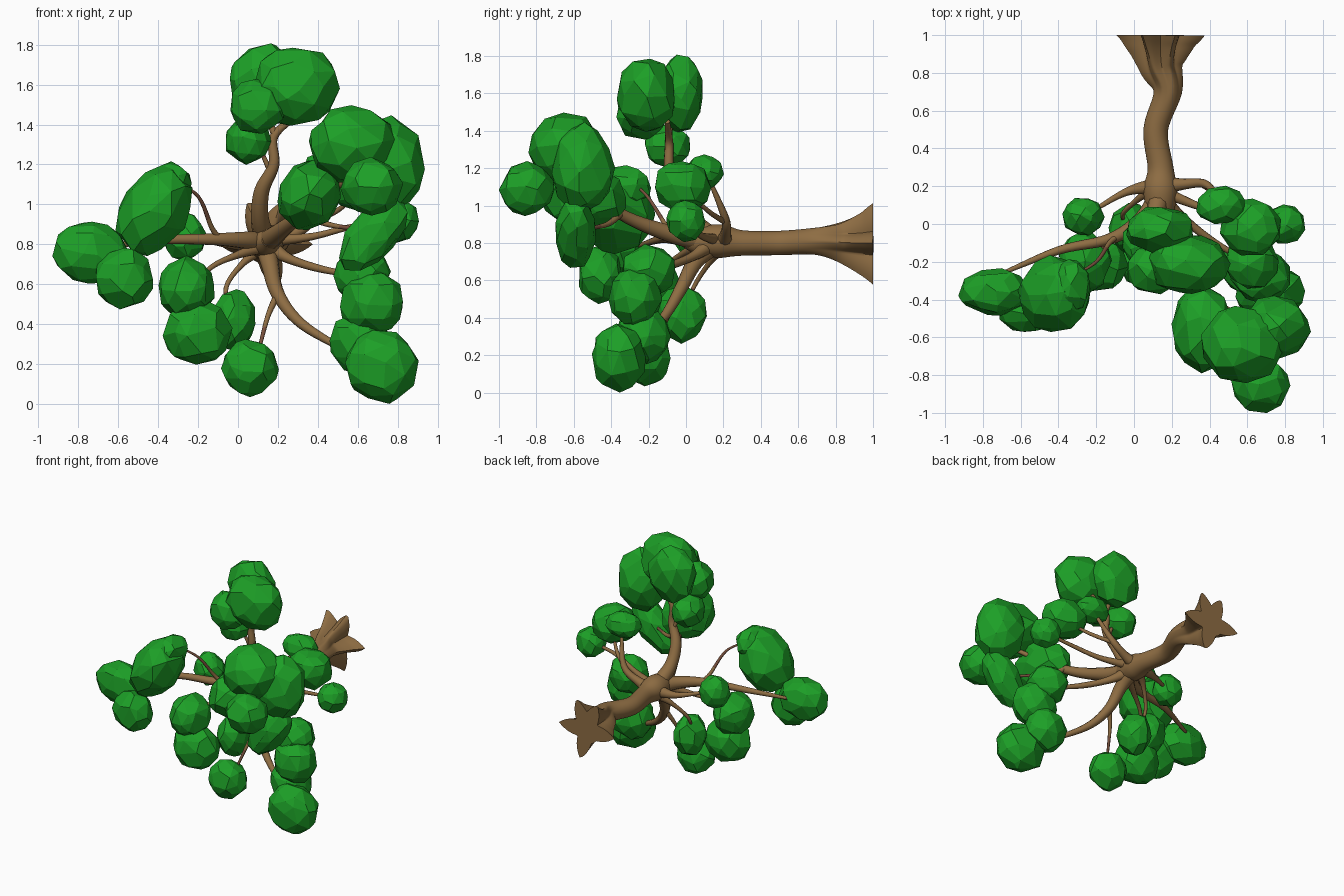
import bpy, bmesh, math, random
from mathutils import Vector, Matrix

if "Cube" in bpy.data.objects:
    bpy.data.objects.remove(bpy.data.objects["Cube"])

random.seed(4)


def make_material(name, colour):
    material = bpy.data.materials.new(name)
    material.use_nodes = True
    material.diffuse_color = (*colour, 1)
    shader = material.node_tree.nodes["Principled BSDF"]
    shader.inputs["Base Color"].default_value = (*colour, 1)
    shader.inputs["Roughness"].default_value = 0.9
    return material


leaf = make_material("leaf_green", (0.012, 0.35, 0.02))
bark = make_material("bark_brown", (0.27, 0.152, 0.056))
tip_bark = make_material("tip_red_brown", (0.19, 0.08, 0.046))


def finish(bm, name, materials):
    bmesh.ops.recalc_face_normals(bm, faces=bm.faces[:])
    mesh = bpy.data.meshes.new(name)
    bm.to_mesh(mesh)
    bm.free()
    for material in materials:
        mesh.materials.append(material)
    obj = bpy.data.objects.new(name, mesh)
    bpy.context.collection.objects.link(obj)
    return obj


def spline(points, steps=6):
    """Smooth path through points of x, y, z, radius."""
    pts = [Vector(p) for p in points]
    pts = [pts[0] * 2 - pts[1]] + pts + [pts[-1] * 2 - pts[-2]]
    path = []
    for a, b, c, d in zip(pts, pts[1:], pts[2:], pts[3:]):
        for i in range(steps):
            t = i / steps
            path.append((b * 2 + (c - a) * t + (a * 2 - b * 5 + c * 4 - d) * t ** 2
                         + (b * 3 - a - c * 3 + d) * t ** 3) / 2)
    return path + [pts[-2]]


def tube(name, *points, sides=10, swell=None):
    """Loft round rings along a path; swell adds radius by position and angle."""
    path = spline(points)
    centres = [p.to_3d() for p in path]
    bm = bmesh.new()
    rings = []
    across = Vector((1, 0, 0))
    for i, centre in enumerate(centres):
        along = (centres[min(i + 1, len(path) - 1)] - centres[max(i - 1, 0)]).normalized()
        if abs(across.dot(along)) > 0.95:
            across = Vector((0, 0, 1))
        across = (across - along * across.dot(along)).normalized()
        other = along.cross(across)
        ring = []
        for k in range(sides):
            angle = math.tau * k / sides
            radius = max(path[i].w, 0.004) + (swell(centre, angle) if swell else 0)
            ring.append(bm.verts.new(
                centre + (across * math.cos(angle) + other * math.sin(angle)) * radius))
        rings.append(ring)
    for point, low, high in zip(path, rings, rings[1:]):
        for k in range(sides):
            n = (k + 1) % sides
            face = bm.faces.new((low[k], low[n], high[n], high[k]))
            face.material_index = int(point.w < 0.012)  # thin ends turn red
    bm.faces.new(rings[0])
    bm.faces.new(rings[-1])
    obj = finish(bm, name, (bark, tip_bark))
    bpy.ops.object.select_all(action="DESELECT")
    obj.select_set(True)
    bpy.context.view_layer.objects.active = obj
    bpy.ops.object.shade_smooth_by_angle(angle=math.radians(50))


def foliage(name, *blobs):
    """Faceted clumps: centre, half sizes, and an optional tilt in degrees."""
    bm = bmesh.new()
    for centre, size, *tilt in blobs:
        part = bmesh.new()
        bmesh.ops.create_icosphere(part, subdivisions=2, radius=1)
        turn = Matrix.Rotation(random.uniform(0, math.tau), 3, "Z")
        lean = Matrix.Rotation(math.radians(tilt[0] if tilt else 0), 3, "Y")
        for v in part.verts:
            jitter = Vector([random.uniform(-0.16, 0.16) for _ in range(3)])
            co = (turn @ v.co + jitter).normalized() * random.uniform(0.98, 1.07)
            v.co = lean @ Vector([a * b for a, b in zip(co, size)]) + Vector(centre)
        hull = bmesh.ops.convex_hull(part, input=part.verts[:])
        inner = [g for g in hull["geom_interior"] if isinstance(g, bmesh.types.BMVert)]
        bmesh.ops.delete(part, geom=inner, context="VERTS")
        bmesh.ops.dissolve_limit(part, angle_limit=math.radians(13),
                                 verts=part.verts[:], edges=part.edges[:])
        temp = bpy.data.meshes.new("clump")
        part.to_mesh(temp)
        part.free()
        bm.from_mesh(temp)
        bpy.data.meshes.remove(temp)
    finish(bm, name, (leaf,))


# Trunk with pointed root flare
def root_flare(centre, angle):
    reach = max(0, (centre.y - 0.62) / 0.38) ** 2
    spikes = [math.radians(a) for a in (0, 68, 113, 180, 284)]
    gap = min(abs((angle - s + math.pi) % math.tau - math.pi) for s in spikes)
    return reach * 0.135 * max(0, 1 - gap / 0.65) ** 1.3


tube("trunk", (.14, 1, .8, .1), (.14, .93, .8, .088), (.147, .83, .803, .078),
     (.178, .7, .81, .07), (.115, .5, .8, .065), (.14, .3, .8, .068),
     (.14, .18, .81, .09), (.14, .06, .81, .07), (.15, -.03, .82, .03),
     sides=72, swell=root_flare)

# Main limbs
tube("left_limb", (.14, .15, .81, .06), (.04, .02, .82, .045),
     (-.13, -.08, .825, .03), (-.4, -.14, .82, .022), (-.72, -.27, .78, .009))
tube("forward_limb", (.14, .12, .81, .06), (.18, -.05, .84, .05),
     (.28, -.28, .92, .035), (.4, -.45, 1.02, .025), (.58, -.62, 1.15, .012))
tube("upper_limb", (.14, .16, .81, .06), (.11, .03, .93, .045),
     (.12, -.05, 1.07, .038), (.18, -.09, 1.2, .028), (.18, -.09, 1.34, .022),
     (.3, -.1, 1.45, .014))
tube("lower_limb", (.14, .16, .8, .06), (.16, .05, .7, .045),
     (.2, -.03, .55, .035), (.32, -.12, .4, .026), (.55, -.25, .26, .014))
tube("side_limb", (.14, .14, .8, .05), (.25, .04, .73, .026),
     (.4, -.08, .68, .02), (.6, -.2, .64, .012))
tube("rear_limb", (.14, .2, .81, .06), (.25, .21, .84, .032),
     (.38, .21, .93, .022), (.46, .12, 1.15, .009))

# Twigs reaching the smaller clumps
tube("side_twig", (.2, .15, .82, .03), (.38, .08, .84, .018),
     (.58, .02, .89, .014), (.8, 0, .92, .009))
tube("shoulder_twig", (.36, .21, .91, .016), (.5, .12, .97, .013),
     (.62, 0, 1.08, .008))
tube("forward_twig", (.33, -.35, .96, .022), (.45, -.42, .9, .014),
     (.66, -.56, .87, .008))
tube("high_left_twig", (-.08, -.06, .82, .017), (-.13, -.1, .88, .013),
     (-.2, -.2, 1.04, .009), (-.33, -.28, 1.12, .006))
tube("rear_left_twig", (.12, .2, .81, .05), (-.04, .17, .8, .022),
     (-.25, .05, .84, .009))
tube("inner_low_twig", (.12, .2, .78, .035), (.02, .13, .7, .016),
     (-.06, .05, .58, .012), (-.03, -.01, .44, .008))
tube("front_low_twig", (.13, .08, .79, .035), (-.02, -.02, .74, .018),
     (-.14, -.1, .68, .013), (-.25, -.2, .56, .008))
tube("hanging_twig", (.2, -.03, .55, .02), (.15, -.08, .44, .013),
     (.1, -.17, .25, .008))
tube("top_twig", (.18, -.09, 1.36, .018), (.14, -.08, 1.46, .012),
     (.12, -.05, 1.56, .008))
tube("small_top_twig", (.16, -.08, 1.17, .015), (.1, -.1, 1.3, .008))

# Foliage
foliage("top_foliage",
        ((.29, -.21, 1.59), (.22, .155, .2)),
        ((.135, -.03, 1.6), (.18, .125, .205)),
        ((.1, -.24, 1.49), (.14, .13, .14)),
        ((.05, -.1, 1.32), (.115, .125, .115)))
foliage("right_front_foliage",
        ((.57, -.64, 1.3), (.22, .2, .19)),
        ((.75, -.55, 1.2), (.18, .17, .235)),
        ((.36, -.55, 1.05), (.155, .23, .18), 25),
        ((.67, -.85, 1.09), (.15, .145, .14)),
        ((.68, -.59, .85), (.22, .11, .12), -50))
foliage("right_rear_foliage",
        ((.8, 0, .92), (.105, .105, .11)),
        ((.62, -.02, 1.1), (.16, .155, .14)),
        ((.46, .1, 1.18), (.13, .1, .09)))
foliage("right_low_foliage",
        ((.72, -.36, .19), (.185, .145, .18), 30),
        ((.61, -.23, .31), (.15, .145, .155)),
        ((.67, -.27, .51), (.16, .14, .165)),
        ((.62, -.2, .65), (.14, .145, .14)))
foliage("left_foliage",
        ((-.74, -.36, .76), (.19, .125, .155)),
        ((-.57, -.46, .63), (.15, .12, .15)),
        ((-.42, -.37, .97), (.24, .2, .17), -60),
        ((-.33, -.33, 1.1), (.1, .14, .11)),
        ((-.27, .04, .84), (.11, .1, .12)))
foliage("left_low_foliage",
        ((-.26, -.2, .58), (.14, .16, .155)),
        ((-.2, -.22, .36), (.17, .14, .16)),
        ((-.02, -.02, .42), (.11, .13, .15)))
foliage("hanging_foliage", ((.06, -.21, .18), (.14, .125, .14)))
